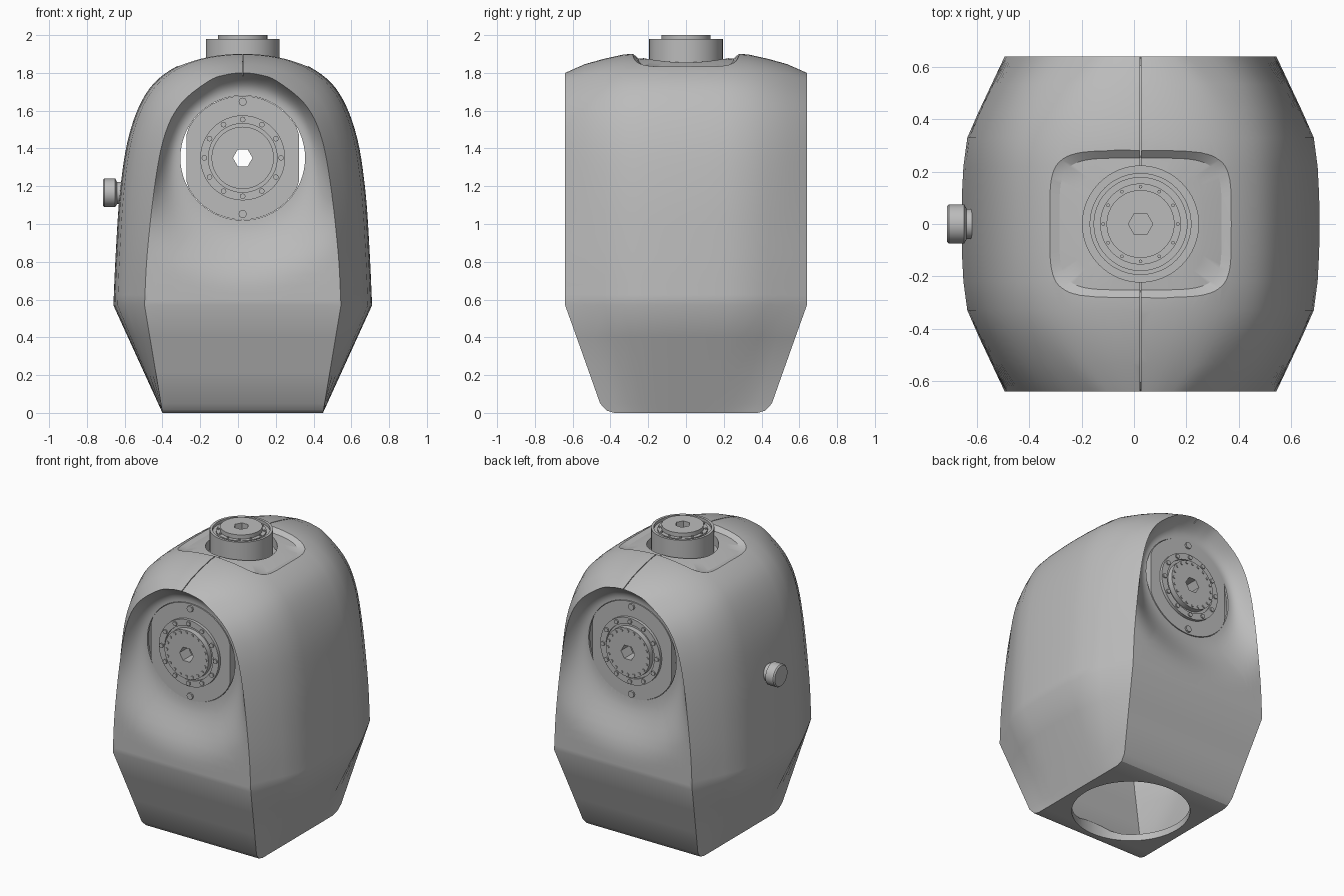
import bpy, bmesh, math
from mathutils import Matrix, Vector

if "Cube" in bpy.data.objects:
    bpy.data.objects.remove(bpy.data.objects["Cube"])

CX, HUB_Z, HOLE_R, SHOULDER = 0.025, 1.35, 0.33, 0.57

grey = bpy.data.materials.new("plain grey")
grey.use_nodes = True
grey.diffuse_color = (0.5, 0.5, 0.5, 1)
grey.node_tree.nodes["Principled BSDF"].inputs["Base Color"].default_value = (0.5, 0.5, 0.5, 1)


def finish(bm, name, matrix=Matrix()):
    bmesh.ops.remove_doubles(bm, verts=bm.verts, dist=0.0003)
    bmesh.ops.recalc_face_normals(bm, faces=bm.faces)
    bm.transform(matrix)
    mesh = bpy.data.meshes.new(name)
    bm.to_mesh(mesh)
    bm.free()
    mesh.materials.append(grey)
    obj = bpy.data.objects.new(name, mesh)
    bpy.context.collection.objects.link(obj)
    return obj


def activate(obj):
    bpy.ops.object.select_all(action='DESELECT')
    obj.select_set(True)
    bpy.context.view_layer.objects.active = obj


def smooth(obj, degrees=32):
    activate(obj)
    bpy.ops.object.shade_smooth_by_angle(angle=math.radians(degrees))


def grid(bm, rows, wrap=False):
    """Skin a list of equally long point rows with quads."""
    vs = [[bm.verts.new(p) for p in r] for r in rows]
    for a, b in zip(vs, vs[1:]):
        n = len(a)
        for i in range(n if wrap else n - 1):
            j = (i + 1) % n
            bm.faces.new((a[i], a[j], b[j], b[i]))
    return vs


def tube(bm, rows):
    """Closed solid from a list of closed rings."""
    vs = grid(bm, rows, wrap=True)
    bm.faces.new(vs[0])
    bm.faces.new(vs[-1])


def spline(points, steps=5):
    """Smooth curve through the points."""
    pts = [Vector(p) for p in points]
    first = pts[0] * 2 - pts[1]
    last = Vector((-pts[-2][0], pts[-2][1]))   # mirrored over the crown
    pts = [first] + pts + [last]
    out = []
    for a, b, c, d in zip(pts, pts[1:], pts[2:], pts[3:]):
        for s in range(steps):
            t = s / steps
            out.append(0.5 * (2 * b + (c - a) * t + (2 * a - 5 * b + 4 * c - d) * t * t
                              + (3 * b - a - 3 * c + d) * t ** 3))
    return out + [pts[-2]]


# Half outlines (half width, height) of the end arch and the middle section
END = spline([(.52, SHOULDER), (.505, .85), (.462, 1.23), (.41, 1.48), (.325, 1.64), (.18, 1.757), (.09, 1.79), (0, 1.8)])
MID = spline([(.685, SHOULDER), (.672, .85), (.65, 1.17), (.607, 1.45), (.53, 1.66), (.42, 1.79), (.24, 1.878), (0, 1.908)])
LOW = [(0, .38), (.012, .42), (.05, .455), (.22, .515), (.4, .579)]     # height, half depth
STATIONS = [(0, 1), (.11, .99), (.22, .955), (.33, .865), (.43, .6), (.535, .3), (.64, 0)]
SIGNED = [(-y, k) for y, k in reversed(STATIONS[1:])] + STATIONS


def section(k):
    """Right half outline as (half width, height, depth factor), fuller towards the crown."""
    pts = []
    for z, depth in LOW:
        wide = .52 + (.685 - .52) * k
        pts.append((.425 + (wide - .425) * z / SHOULDER, z, depth / .64))
    for e, m in zip(END, MID):
        fuller = .3 * min(1, m.y - SHOULDER)
        pts.append((*e.lerp(m, k ** (1 - fuller)), 1))
    return pts


def loop(y, k):
    right = [Vector((w, y * f, z)) for w, z, f in section(k)]
    return right + [Vector((-p.x, p.y, p.z)) for p in reversed(right[:-1])]


def across(a, b, n=14):
    return [a.lerp(b, i / n) for i in range(n + 1)]


def body_mesh(name, dish, matrix):
    bm = bmesh.new()
    loops = [loop(y, k) for y, k in SIGNED]
    grid(bm, loops)
    grid(bm, [across(l[0], l[-1]) for l in loops])                       # underside
    n = len(LOW)
    for l, inward in ((loops[0], 1), (loops[-1], -1)):
        grid(bm, [across(l[i], l[-1 - i]) for i in range(n + 1)])        # sloping chin
        rim = l[n:-n] + across(l[-1 - n], l[n])[1:-1]
        centre = Vector((0, l[n].y, HUB_Z))
        rings = []
        for t in (0, .08, .16, .25, .35, .45, .56, .67, .78, .87, .94, 1):
            ring = []
            for p in rim:
                start = centre + (p - centre).normalized() * HOLE_R
                q = start.lerp(p, t)
                fade = max(0, 1 - (q - start).length / .38)
                q.y += inward * dish * fade * fade * (3 - 2 * fade) * (1 - t ** 3)
                ring.append(q)
            rings.append(ring)
        bm.faces.new(grid(bm, rings, wrap=True)[0])
    return finish(bm, name, matrix)


def lathe(name, profile, matrix, hexes=(), flat=9, segs=48):
    """Revolve a closed (radius, height) profile; listed indices become hexagonal."""
    bm = bmesh.new()
    rows = []
    for i, (r, h) in enumerate(profile + profile[:1]):
        row = []
        for s in range(segs):
            a = 2 * math.pi * s / segs
            rad = r
            if i in hexes:
                rad *= math.cos(math.pi / 6) / math.cos(a % (math.pi / 3) - math.pi / 6)
            row.append((max(-flat, min(flat, rad * math.cos(a))), rad * math.sin(a), h))
        rows.append(row)
    grid(bm, rows, wrap=True)
    return finish(bm, name, matrix)


def cylinder(name, r, lo, hi, matrix, segs=64):
    return lathe(name, [(0, lo), (r, lo), (r, hi), (0, hi)], matrix, segs=segs)


def top_height(x, y):
    """Height of the crown above a point."""
    y = min(abs(y), .639)
    for (y0, k0), (y1, k1) in zip(STATIONS, STATIONS[1:]):
        if y0 <= y <= y1:
            k = k0 + (k1 - k0) * (y - y0) / (y1 - y0)
    half = section(k)
    for (w0, z0, _), (w1, z1, _) in zip(half[len(LOW):], half[len(LOW) + 1:]):
        if w1 <= abs(x) <= w0:
            return z0 + (z1 - z0) * (w0 - abs(x)) / (w0 - w1)


def pocket_mesh(deep=.026):
    """Rounded rectangular cutter whose floor follows the crown."""
    bm = bmesh.new()
    rings = []
    floor = [(s, -deep) for s in (.1, .3, .5, .7, .9)]
    for scale, lift in floor + [(1.1, deep), (1.1, None)]:
        ring = []
        for s in range(64):
            c, d = math.cos(math.tau * s / 64), math.sin(math.tau * s / 64)
            x = scale * .345 * math.copysign(abs(c) ** .4, c)
            y = scale * .28 * math.copysign(abs(d) ** .4, d)
            ring.append((x, y, 2.2 if lift is None else top_height(x, y) + lift))
        rings.append(ring)
    tube(bm, rings)
    return finish(bm, "pocket_cutter", Matrix.Translation((CX, 0, 0)))


def seam_mesh(half=.0025):
    """Thin blade that follows the crown from end to end."""
    bm = bmesh.new()
    rows = []
    for i in range(-14, 15):
        y, low = i * .05, top_height(0, i * .05) - .04
        rows.append([(-half, y, low), (half, y, low), (half, y, 2.2), (-half, y, 2.2)])
    tube(bm, rows)
    return finish(bm, "seam_cutter", Matrix.Translation((CX, 0, 0)))


# Hollow housing with pocket, openings and crown seam
middle = Matrix.Translation((CX, 0, 0))
housing = body_mesh("housing", .1, middle)
cutters = [
    body_mesh("cavity_cutter", 0, Matrix.Translation((CX, 0, .045)) @ Matrix.Diagonal((.9, .82, .93, 1))),
    pocket_mesh(),
    cylinder("hub_cutter", HOLE_R, -1, 1,
             Matrix.Translation((CX, 0, HUB_Z)) @ Matrix.Rotation(math.pi / 2, 4, 'X')),
    cylinder("base_cutter", .365, -.2, .11, middle),
    cylinder("collar_cutter", .222, 1.7, 2.1, middle),
    seam_mesh(),
]
for cutter in cutters:
    cutter.hide_render = True
    mod = housing.modifiers.new("cut", 'BOOLEAN')
    mod.operation, mod.solver, mod.object = 'DIFFERENCE', 'EXACT', cutter
    activate(housing)
    bpy.ops.object.modifier_apply(modifier=mod.name)
for cutter in cutters:
    bpy.data.objects.remove(cutter)
smooth(housing, 30)


def bolts(name, matrix, count, radius, size, lo, hi, turn=0):
    for i in range(count):
        a = turn + math.tau * i / count
        place = matrix @ Matrix.Translation((radius * math.cos(a), radius * math.sin(a), 0))
        smooth(cylinder(f"{name}_{i + 1}", size, lo, hi, place, segs=8))


# Front and back drive hubs
for side, sign in (("front", 1), ("back", -1)):
    place = (Matrix.Translation((CX, -sign * .545, HUB_Z)) @ Matrix.Rotation(sign * math.pi / 2, 4, 'X'))
    smooth(lathe(side + "_hub", [
        (.328, -.05), (.328, 0), (.225, 0), (.225, .02), (.182, .02), (.182, .008),
        (.165, .008), (.165, .045), (.052, .045), (.052, -.05)], place, hexes=(8, 9), flat=.297))
    bolts(side + "_ring_bolt", place, 12, .203, .015, .01, .029)
    bolts(side + "_disc_bolt", place, 20, .148, .009, .035, .051)
    bolts(side + "_flange_bolt", place, 2, .297, .022, -.01, .012, math.pi / 2)

# Top collar with its recessed hub and the flange that closes the gap below
crown = Matrix.Translation((CX, 0, 1.98))
smooth(lathe("top_collar", [
    (.26, -.23), (.26, -.19), (.195, -.19), (.195, 0), (.178, 0), (.178, -.02), (.155, -.02), (.155, -.008),
    (.13, -.008), (.13, .02), (.047, .02), (.047, -.02), (0, -.02), (0, -.23)], crown, hexes=(10, 11)))
bolts("collar_bolt", crown, 12, .143, .007, -.012, 0)
bolts("collar_disc_bolt", crown, 12, .112, .012, .01, .0199)

# Knob on the right flank
knob = Matrix.Translation((-.6, 0, 1.165)) @ Matrix.Rotation(-math.pi / 2, 4, 'Y')
smooth(lathe("side_knob", [
    (0, -.02), (.058, -.02), (.058, .04), (.075, .05), (.075, .108), (.068, .116), (0, .116)], knob, segs=32))
